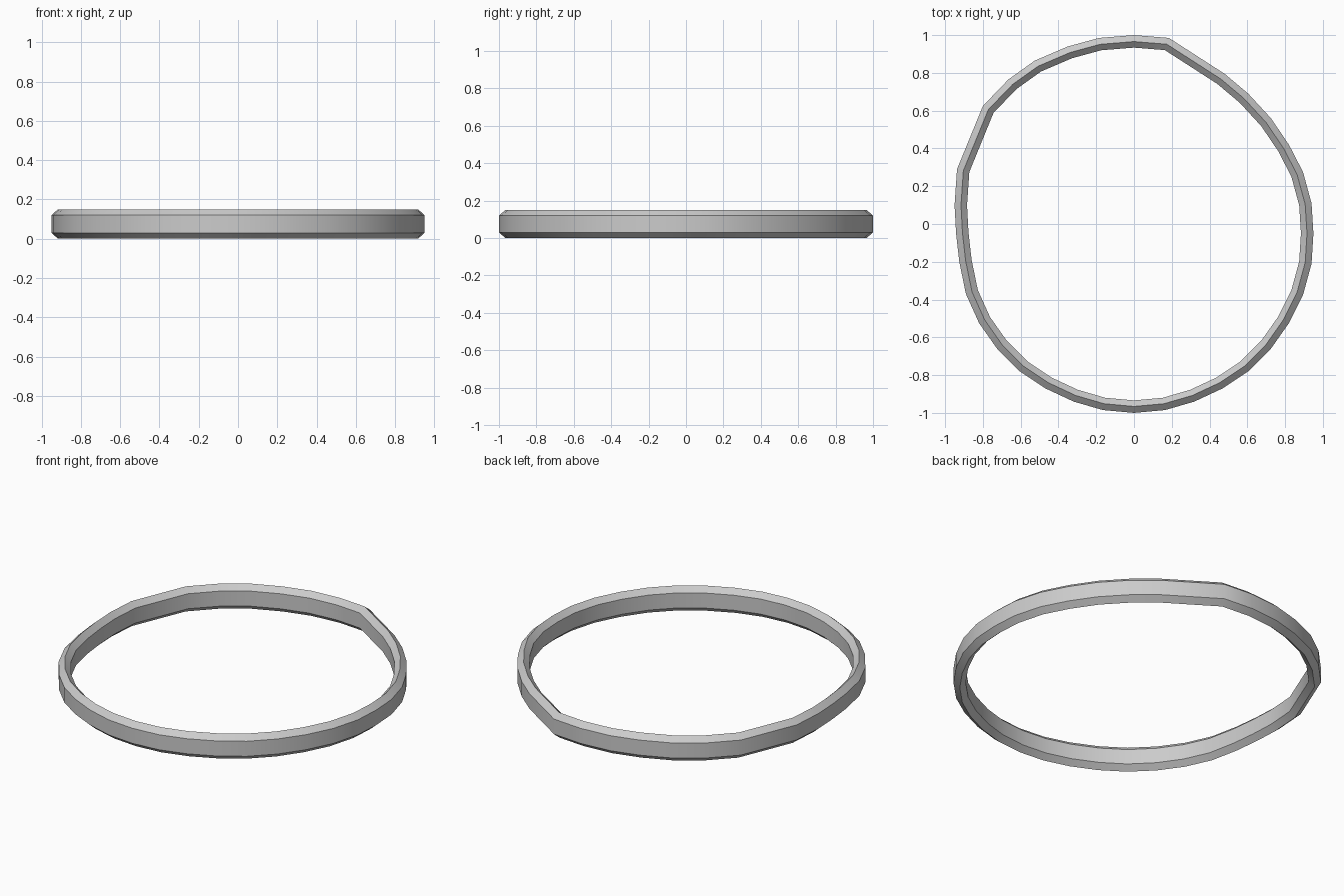
import bpy, bmesh
from mathutils import Vector

if "Cube" in bpy.data.objects:
    bpy.data.objects.remove(bpy.data.objects["Cube"])

# Outer outline of the band, clockwise: flattened at upper left and upper right
right = [(0, 1), (.185, .985), (.48, .795), (.605, .69), (.725, .56), (.82, .42),
         (.895, .275), (.94, .11), (.95, -.05), (.94, -.21), (.895, -.375)]
lower = [(.82, -.525), (.725, -.66), (.605, -.78), (.47, -.87), (.32, -.94), (.165, -.985)]
left = [(-.89, -.37), (-.925, -.2), (-.942, -.05), (-.95, .1), (-.937, .29), (-.80, .625),
        (-.665, .765), (-.525, .865), (-.35, .94), (-.185, .985)]
mirrored = [(-x, y) for x, y in reversed(lower)]
path = [Vector(p) for p in right + lower + [(0, -1)] + mirrored + left]

# Hexagonal cross-section: (inset from outline, height)
section = [(0, .03), (0, .12), (.034, .15), (.066, .12), (.066, .03), (.034, 0)]

bm = bmesh.new()
rings = []
n = len(path)
for i, p in enumerate(path):
    a = (p - path[i - 1]).normalized()
    b = (path[(i + 1) % n] - p).normalized()
    na, nb = Vector((a.y, -a.x)), Vector((b.y, -b.x))
    inward = (na + nb).normalized()
    inward /= inward.dot(na)          # mitre keeps the width constant
    rings.append([bm.verts.new((*(p + inward * d), z)) for d, z in section])

m = len(section)
for i in range(n):
    r, s = rings[i], rings[(i + 1) % n]
    for j in range(m):
        k = (j + 1) % m
        bm.faces.new((r[j], s[j], s[k], r[k]))
bmesh.ops.recalc_face_normals(bm, faces=bm.faces)

# Band object, smooth along its length with crisp ridges
mesh = bpy.data.meshes.new("ring_band")
bm.to_mesh(mesh)
bm.free()
band = bpy.data.objects.new("ring_band", mesh)
bpy.context.collection.objects.link(band)
bpy.context.view_layer.objects.active = band
band.select_set(True)
bpy.ops.object.shade_smooth_by_angle(angle=0.55)
